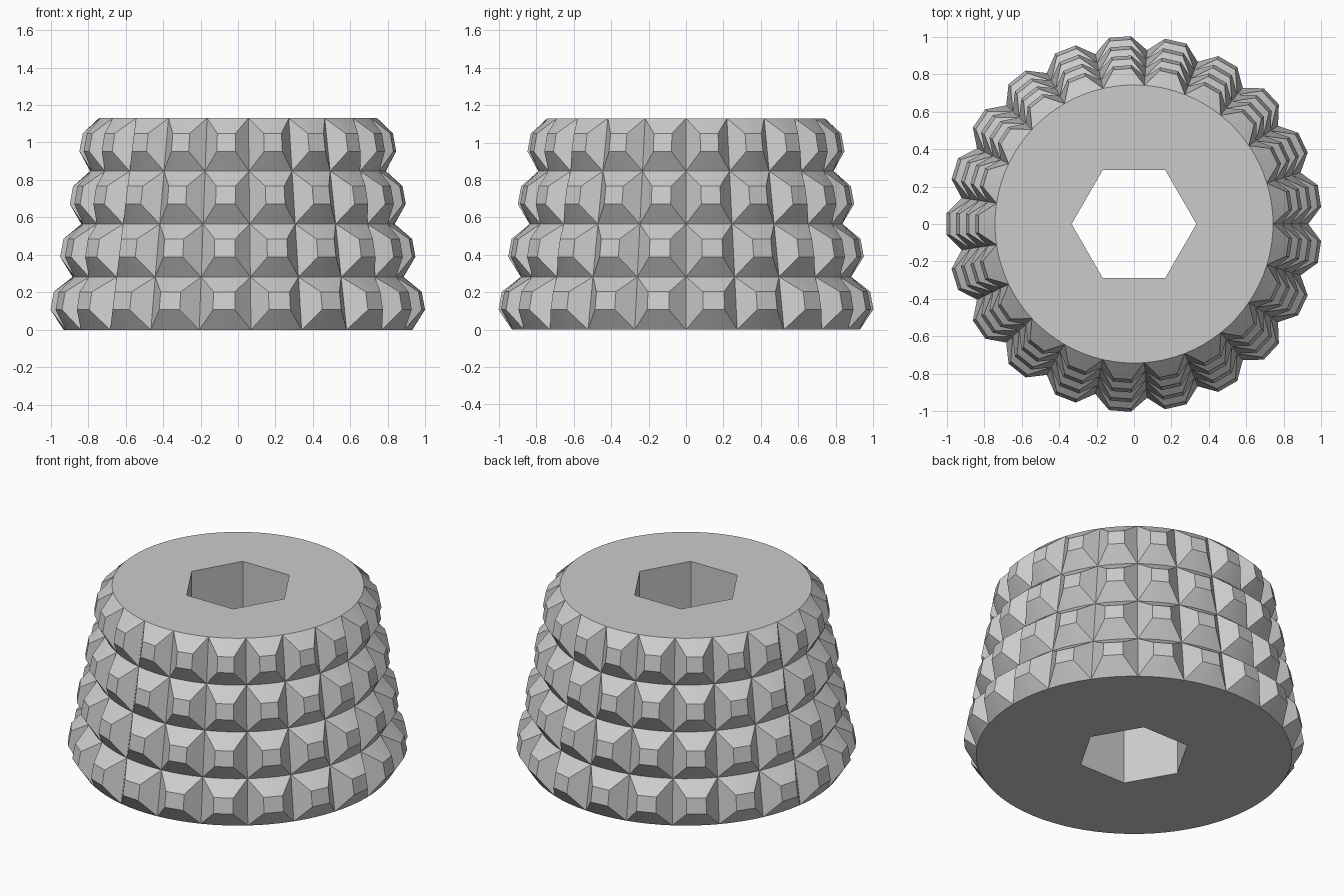
import bpy
import bmesh
import math

cube = bpy.data.objects.get("Cube")
if cube:
    bpy.data.objects.remove(cube, do_unlink=True)

STUDS, ROWS, SUB = 21, 4, 4        # studs per row, rows, arc steps per stud
SEGS = STUDS * SUB
HEIGHT, R_BOTTOM, R_TOP = 1.13, 0.93, 0.742
HEX_RADIUS = 0.333
ROW = HEIGHT / ROWS
SLOPE = (R_BOTTOM - R_TOP) / HEIGHT

grey = bpy.data.materials.new("plain grey")
grey.use_nodes = True
grey.diffuse_color = (0.6, 0.6, 0.6, 1)
grey.node_tree.nodes["Principled BSDF"].inputs["Base Color"].default_value = (0.6, 0.6, 0.6, 1)

bm = bmesh.new()


def cone_radius(z):
    return R_BOTTOM - SLOPE * z


def ring(count, radius, z):
    step = math.tau / count
    return [bm.verts.new((radius * math.cos(i * step), radius * math.sin(i * step), z))
            for i in range(count)]


def tip_edge(stud, z):
    """One horizontal edge of a stud's flat tip, raised along the cone normal."""
    r = cone_radius(z)
    rise, half = 0.094 * r, 0.064 * r
    a = (stud + 0.5) * math.tau / STUDS
    out = r + rise
    edge = []
    for i in range(SUB + 1):
        t = half * (2 * i / SUB - 1)
        edge.append(bm.verts.new((out * math.cos(a) - t * math.sin(a),
                                  out * math.sin(a) + t * math.cos(a),
                                  z + rise * SLOPE)))
    return edge


def strip(low, high):
    for i in range(len(low) - 1):
        bm.faces.new((low[i], low[i + 1], high[i + 1], high[i]))


# Studded tapering wall
rings = [ring(SEGS, cone_radius(k * ROW), k * ROW) for k in range(ROWS + 1)]
for k in range(ROWS):
    for s in range(STUDS):
        ids = [(s * SUB + i) % SEGS for i in range(SUB + 1)]
        low = [rings[k][i] for i in ids]
        high = [rings[k + 1][i] for i in ids]
        tip_low = tip_edge(s, (k + 0.33) * ROW)
        tip_high = tip_edge(s, (k + 0.67) * ROW)
        strip(low, tip_low)
        strip(tip_low, tip_high)
        strip(tip_high, high)
        bm.faces.new((low[0], tip_low[0], tip_high[0], high[0]))
        bm.faces.new((tip_low[-1], low[-1], high[-1], tip_high[-1]))

# Hexagonal through hole and the flat end faces around it
hex_low, hex_high = ring(6, HEX_RADIUS, 0), ring(6, HEX_RADIUS, HEIGHT)
per_side = SEGS // 6
for s in range(6):
    n = (s + 1) % 6
    bm.faces.new((hex_low[n], hex_low[s], hex_high[s], hex_high[n]))
    arc = [(s * per_side + i) % SEGS for i in range(per_side + 1)]
    bm.faces.new([rings[-1][i] for i in arc] + [hex_high[n], hex_high[s]])
    bm.faces.new([hex_low[s], hex_low[n]] + [rings[0][i] for i in reversed(arc)])

bmesh.ops.recalc_face_normals(bm, faces=bm.faces)
mesh = bpy.data.meshes.new("studded_knob")
bm.to_mesh(mesh)
bm.free()
mesh.materials.append(grey)
knob = bpy.data.objects.new("studded_knob", mesh)
bpy.context.collection.objects.link(knob)

bpy.ops.object.select_all(action="DESELECT")
knob.select_set(True)
bpy.context.view_layer.objects.active = knob
bpy.ops.object.shade_smooth_by_angle(angle=math.radians(25))
